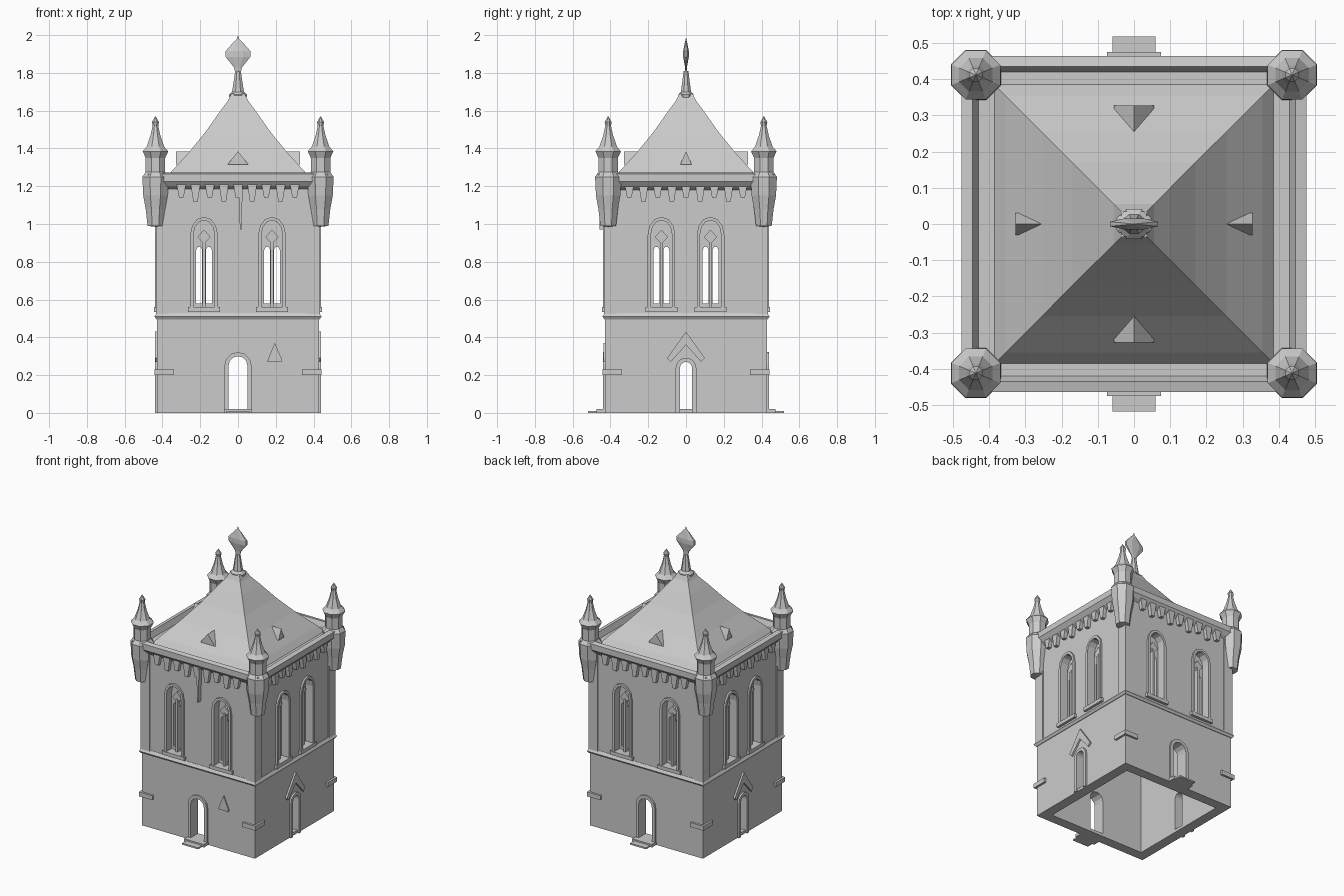
import bpy, bmesh
from math import pi, sin, cos, sqrt
from mathutils import Matrix, Vector

if "Cube" in bpy.data.objects:
    bpy.data.objects.remove(bpy.data.objects["Cube"])

W = 0.428          # half width of the walls
T = 0.068          # wall thickness


def finish(name, bm):
    bmesh.ops.recalc_face_normals(bm, faces=bm.faces[:])
    me = bpy.data.meshes.new(name)
    bm.to_mesh(me)
    bm.free()
    ob = bpy.data.objects.new(name, me)
    bpy.context.collection.objects.link(ob)
    return ob


def slab(bm, outline, d0, d1, k=0):
    """Extrude an (x, z) outline between distances d0 and d1 on wall k."""
    rot = Matrix.Rotation(k * pi / 2, 3, 'Z')
    a = [bm.verts.new(rot @ Vector((x, -d0, z))) for x, z in outline]
    b = [bm.verts.new(rot @ Vector((x, -d1, z))) for x, z in outline]
    bm.faces.new(a)
    bm.faces.new(b[::-1])
    n = len(a)
    for i in range(n):
        j = (i + 1) % n
        bm.faces.new((a[j], a[i], b[i], b[j]))


def rect(x0, x1, z0, z1):
    return [(x0, z0), (x1, z0), (x1, z1), (x0, z1)]


def arch(cx, w, z0, z1, rise=1.0, n=6):
    """Arched outline, starting and ending at the foot."""
    h = w / 2
    spring = z1 - h * rise
    top = [(cx + h * cos(pi * i / n), spring + h * rise * sin(pi * i / n)) for i in range(n + 1)]
    return [(cx + h, z0)] + top + [(cx - h, z0)]


def arch_frame(cx, w, z0, z1, t, rise=1.0):
    return arch(cx, w + 2 * t, z0, z1 + t, rise) + arch(cx, w, z0, z1, rise)[::-1]


def lathe(bm, prof, n, centre=(0, 0), sx=1, sy=1, closed=False):
    """Turn an (r, z) profile; n = 4 gives a square of half width r."""
    f, off = (sqrt(2), pi / 4) if n == 4 else (1, pi / n)
    rings = []
    for r, z in prof:
        if r == 0:
            rings.append([bm.verts.new((centre[0], centre[1], z))] * n)
        else:
            rings.append([bm.verts.new((centre[0] + f * r * sx * cos(off + 2 * pi * i / n),
                                        centre[1] + f * r * sy * sin(off + 2 * pi * i / n), z))
                          for i in range(n)])
    pairs = list(zip(rings, rings[1:])) + ([(rings[-1], rings[0])] if closed else [])
    for a, b in pairs:
        for i in range(n):
            j = (i + 1) % n
            vs = list(dict.fromkeys((a[i], a[j], b[j], b[i])))
            if len(vs) > 2:
                bm.faces.new(vs)


def cut(ob, cutter):
    m = ob.modifiers.new("cut", 'BOOLEAN')
    m.operation, m.object, m.solver = 'DIFFERENCE', cutter, 'EXACT'
    bpy.context.view_layer.objects.active = ob
    bpy.ops.object.modifier_apply(modifier=m.name)
    bpy.data.objects.remove(cutter)


def window_x(k):
    return (-0.18, 0.18) if k % 2 == 0 else (-0.13, 0.13)


def door(k):
    return (0, 0.1, 0.02, 0.30) if k % 2 == 0 else (0, 0.066, 0.02, 0.27)


# hollow walls with recessed windows, lancets and doors
bm = bmesh.new()
slab(bm, rect(-W, W, 0, 1.21), -W, W)
walls = finish("walls", bm)
hollow, recess, openings = bmesh.new(), bmesh.new(), bmesh.new()
slab(hollow, rect(T - W, W - T, -0.1, 1.3), T - W, W - T)
for k in range(4):
    for cx in window_x(k):
        slab(recess, arch(cx, 0.11, 0.56, 1.02, 1.3), W - 0.045, W + 0.1, k)
        for s in (-1, 1):
            slab(openings, arch(cx + s * 0.026, 0.032, 0.58, 0.88, 1.5), W - 0.15, W + 0.1, k)
    slab(openings, arch(*door(k)), W - 0.15, W + 0.1, k)
for name, b in (("hollow", hollow), ("recess", recess), ("openings", openings)):
    cut(walls, finish(name + "_cutter", b))

# window surrounds, sills and mullions
bm = bmesh.new()
for k in range(4):
    for cx in window_x(k):
        slab(bm, arch_frame(cx, 0.11, 0.55, 1.02, 0.018, 1.3), W - 0.01, W + 0.012, k)
        slab(bm, rect(cx - 0.085, cx + 0.085, 0.535, 0.56), W - 0.04, W + 0.018, k)
        slab(bm, rect(cx - 0.007, cx + 0.007, 0.56, 0.92), W - 0.05, W - 0.02, k)
        slab(bm, [(cx - 0.035, 0.93), (cx, 0.895), (cx + 0.035, 0.93), (cx, 0.97)],
             W - 0.05, W - 0.025, k)
finish("window_surrounds", bm)

# door surrounds, with pointed hoods on the side doors
bm = bmesh.new()
for k in range(4):
    cx, w, z0, z1 = door(k)
    slab(bm, arch_frame(cx, w, 0, z1, 0.022), W - 0.01, W + 0.012, k)
    if k % 2:
        slab(bm, [(-0.1, 0.29), (-0.08, 0.27), (0, 0.36), (0.08, 0.27), (0.1, 0.29), (0, 0.43)],
             W - 0.01, W + 0.012, k)
finish("door_surrounds", bm)

# door steps
bm = bmesh.new()
for k in (0, 2):
    slab(bm, rect(-0.075, 0.075, 0, 0.02), W - 0.06, 0.475, k)
    slab(bm, rect(-0.06, 0.06, 0, 0.01), 0.47, 0.518, k)
finish("door_steps", bm)

# small niche beside the front door
bm = bmesh.new()
slab(bm, [(0.155, 0.27), (0.23, 0.27), (0.23, 0.29), (0.195, 0.37), (0.165, 0.30)], W - 0.01, W + 0.008)
finish("niche_stone", bm)

# corner strips and corner bands
bm = bmesh.new()
for k in range(4):
    for s in (-1, 1):
        slab(bm, rect(*sorted((s * 0.365, s * 0.434)), 0.52, 1.18), W - 0.01, 0.434, k)
        slab(bm, rect(*sorted((s * 0.34, s * 0.442)), 0.2, 0.23), W - 0.01, 0.442, k)
finish("corner_strips", bm)

# string course between storeys
bm = bmesh.new()
lathe(bm, [(0.42, 0.495), (0.432, 0.495), (0.442, 0.51), (0.43, 0.53), (0.42, 0.53)], 4, closed=True)
finish("string_course", bm)

# hanging corbels and centre drain pipe below the cornice
bm = bmesh.new()
for k in range(4):
    for i in range(-4, 5):
        x, low = i * 0.075, 1.12 if i % 2 else 1.14
        slab(bm, [(x - 0.026, 1.215), (x - 0.012, low), (x + 0.012, low), (x + 0.026, 1.215)],
             W - 0.01, 0.453, k)
slab(bm, [(0.005, 1.2), (0.01, 0.97), (0.018, 0.97), (0.025, 1.2)], W - 0.01, 0.457)
finish("corbels", bm)

# cornice with parapet and gutter
bm = bmesh.new()
lathe(bm, [(0.42, 1.18), (0.445, 1.2), (0.465, 1.225), (0.465, 1.265), (0.435, 1.272),
           (0.42, 1.235), (0.365, 1.235), (0.36, 1.2)], 4, sx=1.025, closed=True)
finish("cornice", bm)

# curved pyramid roof, an open shell
bm = bmesh.new()
lathe(bm, [(0.385, 1.235), (0.355, 1.275), (0.255, 1.385), (0.17, 1.49), (0.1, 1.59),
           (0.055, 1.65), (0.035, 1.69)], 4)
finish("roof", bm)

# low roof dormers
bm = bmesh.new()
for k in range(4):
    w = 0.055 if k % 2 == 0 else 0.03
    slab(bm, [(-w, 1.315), (w, 1.315), (0, 1.385)], 0.25, 0.328, k)
finish("roof_dormers", bm)

# flattened roof finial
bm = bmesh.new()
lathe(bm, [(0, 1.64), (0.048, 1.665), (0.052, 1.685), (0.034, 1.7), (0.024, 1.76), (0.016, 1.81)], 8, sy=0.85)
lathe(bm, [(0.014, 1.8), (0.022, 1.83), (0.066, 1.885), (0.066, 1.915), (0.022, 1.965),
           (0.006, 1.98), (0, 2.0)], 8, sx=1.08, sy=0.25)
finish("roof_finial", bm)

# corner turrets
bm = bmesh.new()
for sx in (-1, 1):
    for sy in (-1, 1):
        lathe(bm, [(0, 0.985), (0.045, 0.99), (0.056, 1.08), (0.07, 1.15), (0.075, 1.25), (0.056, 1.275),
                   (0.056, 1.35), (0.073, 1.385), (0.05, 1.41), (0.028, 1.47), (0.016, 1.52),
                   (0.02, 1.54), (0, 1.572)], 8, (sx * 0.437, sy * 0.412))
finish("corner_turrets", bm)
